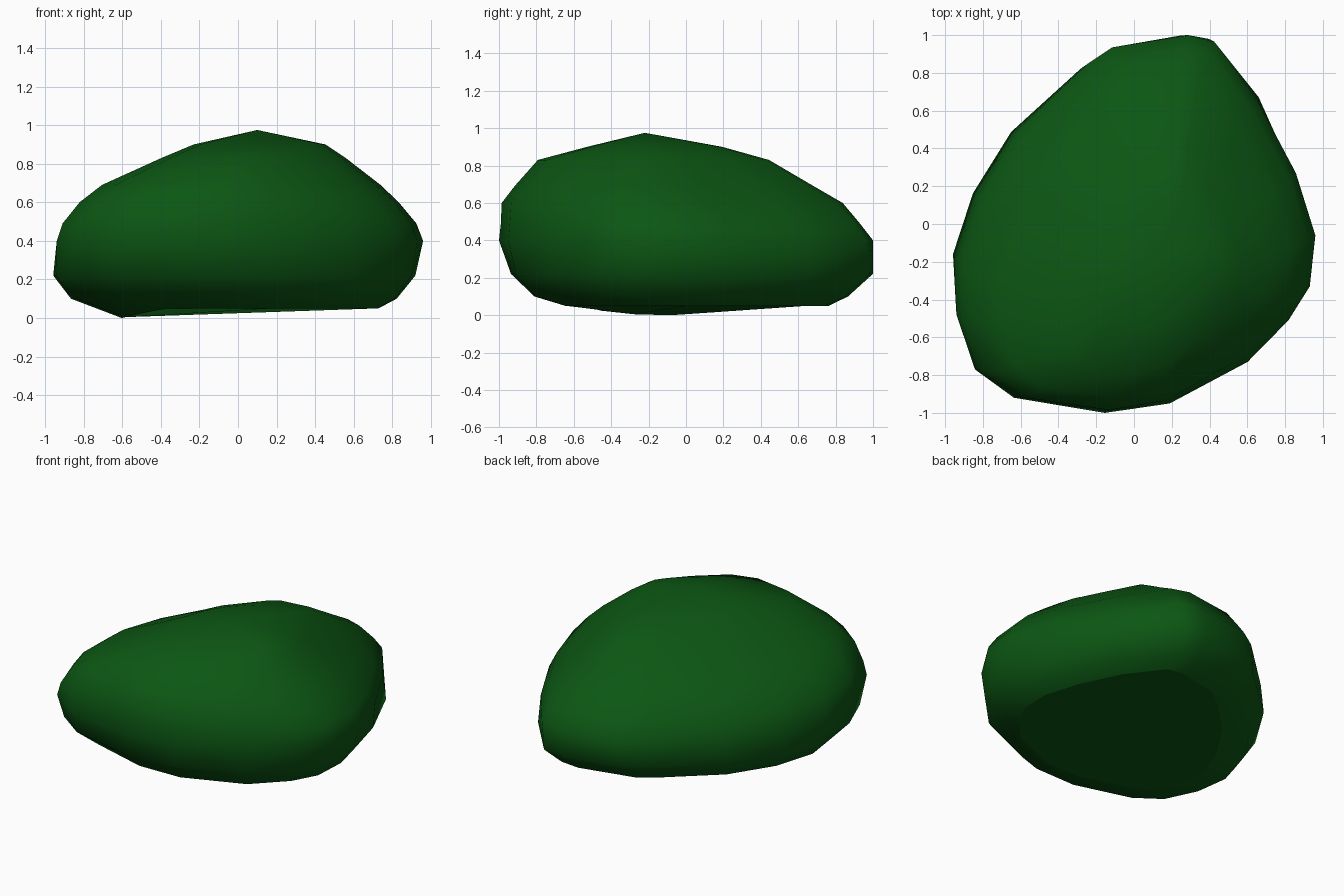
import bpy, bmesh
from math import atan2, cos, radians

if "Cube" in bpy.data.objects:
    bpy.data.objects.remove(bpy.data.objects["Cube"])

# Plan outline of the boulder-like bush, seen from above
outline = [(0.28, 1), (-0.13, 0.935), (-0.26, 0.85), (-0.64, 0.5), (-0.85, 0.16),
           (-0.97, -0.18), (-0.97, -0.48), (-0.87, -0.77), (-0.66, -0.92),
           (-0.17, -1), (0.18, -0.95), (0.6, -0.73), (0.82, -0.51),
           (0.935, -0.33), (0.965, -0.06), (0.86, 0.27), (0.66, 0.64), (0.42, 0.965)]

# Height levels: z, x min, x max, y min, y max,
# then how much the front-left, front-right and back-right corners bulge
levels = [(0.05, -0.62, 0.72, -0.66, 0.75, -0.08, 0.08, 0.04),
          (0.10, -0.89, 0.81, -0.83, 0.83, -0.09, 0.07, 0.10),
          (0.22, -0.97, 0.91, -0.945, 0.965, -0.04, 0.05, 0.08),
          (0.40, -0.94, 0.965, -1.0, 1.0, 0.0, 0.0, 0.0),
          (0.49, -0.91, 0.93, -0.99, 0.93, 0.0, 0.0, 0.0),
          (0.60, -0.81, 0.84, -0.98, 0.85, 0.02, 0.0, -0.03),
          (0.69, -0.69, 0.75, -0.91, 0.70, 0.03, -0.03, -0.05),
          (0.83, -0.39, 0.57, -0.79, 0.46, 0.02, -0.08, -0.06),
          (0.90, -0.23, 0.46, -0.53, 0.20, 0.0, -0.06, -0.04)]
corners = [radians(a) for a in (-135, -45, 45)]


def fit(t, lo, hi):
    return lo + (t + 1) / 2 * (hi - lo)


bm = bmesh.new()
rings = []
for i, (z, x0, x1, y0, y1, *bulge) in enumerate(levels):
    ring = []
    for px, py in outline:
        a = atan2(py, px)
        s = 1 + sum(b * max(0, cos(a - c)) ** 6 for b, c in zip(bulge, corners))
        x, y = fit(px * s / 0.97, x0, x1), fit(py * s, y0, y1)
        # The underside dips to the ground at its left end
        dip = min(1, max(0, (-x - 0.4) / 0.2)) * z if i == 0 else 0
        ring.append(bm.verts.new((x, y, z - dip)))
    rings.append(ring)

# Sides, underside and domed crown
n = len(outline)
for a, b in zip(rings, rings[1:]):
    for i in range(n):
        j = (i + 1) % n
        bm.faces.new((a[i], a[j], b[j], b[i]))
base = bm.faces.new(rings[0][::-1])
peak = bm.verts.new((0.10, -0.22, 0.975))
for i in range(n):
    bm.faces.new((rings[-1][i], rings[-1][(i + 1) % n], peak))
bmesh.ops.recalc_face_normals(bm, faces=bm.faces[:])

# Smooth body with a crisp rim round the flat underside
for f in bm.faces:
    f.smooth = True
for e in base.edges:
    e.smooth = False

mesh = bpy.data.meshes.new("bush")
bm.to_mesh(mesh)
bm.free()
bush = bpy.data.objects.new("bush", mesh)
bpy.context.collection.objects.link(bush)

# Dark green foliage
green = bpy.data.materials.new("dark_green")
green.diffuse_color = (0.0036, 0.094, 0.0066, 1)
green.use_nodes = True
green.node_tree.nodes["Principled BSDF"].inputs["Base Color"].default_value = green.diffuse_color
mesh.materials.append(green)
